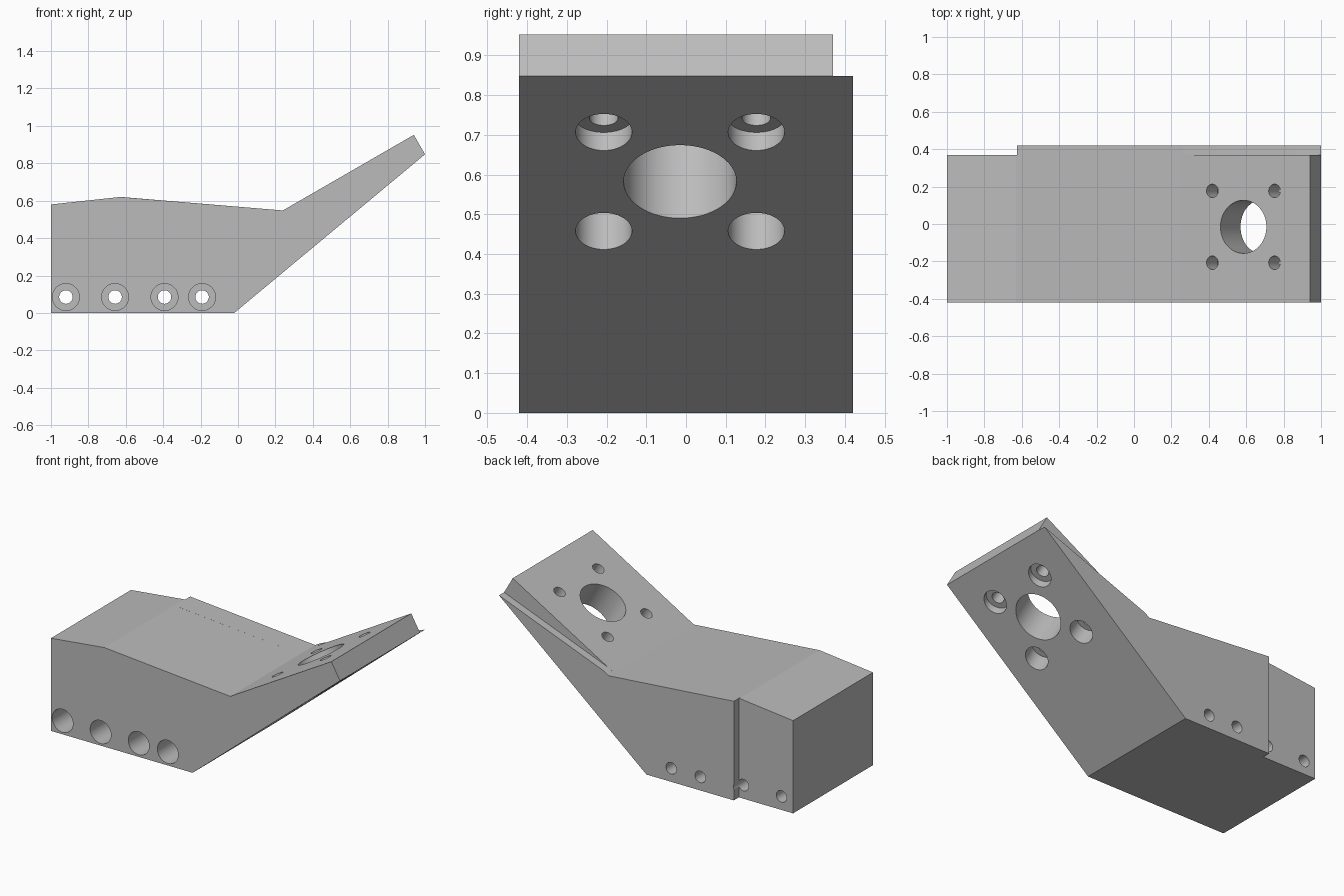
import bpy, bmesh, math
from mathutils import Vector

if "Cube" in bpy.data.objects:
    bpy.data.objects.remove(bpy.data.objects["Cube"])

grey = bpy.data.materials.new("plain grey")
grey.use_nodes = True
colour = (0.5, 0.5, 0.5, 1)
grey.diffuse_color = colour
grey.node_tree.nodes["Principled BSDF"].inputs["Base Color"].default_value = colour

FRONT, BACK, RIM = -0.42, 0.37, 0.42


def add_object(name, bm):
    bmesh.ops.recalc_face_normals(bm, faces=bm.faces[:])
    mesh = bpy.data.meshes.new(name)
    bm.to_mesh(mesh)
    bm.free()
    mesh.materials.append(grey)
    obj = bpy.data.objects.new(name, mesh)
    bpy.context.collection.objects.link(obj)
    return obj


def prism(name, profile, y0, y1):
    """Side profile in x and z, extruded along y."""
    bm = bmesh.new()
    face = bm.faces.new([bm.verts.new((x, y0, z)) for x, z in profile])
    ext = bmesh.ops.extrude_face_region(bm, geom=[face])["geom"]
    verts = [v for v in ext if isinstance(v, bmesh.types.BMVert)]
    bmesh.ops.translate(bm, vec=(0, y1 - y0, 0), verts=verts)
    return add_object(name, bm)


def apply_boolean(target, tool, operation):
    mod = target.modifiers.new(operation, "BOOLEAN")
    mod.object, mod.operation, mod.solver = tool, operation, "EXACT"
    bpy.context.view_layer.objects.active = target
    bpy.ops.object.modifier_apply(modifier=mod.name)
    bpy.data.objects.remove(tool)


def drill(target, start, end, radius):
    """Cut a round hole between two points."""
    start, end = Vector(start), Vector(end)
    axis = end - start
    bm = bmesh.new()
    bmesh.ops.create_cone(bm, cap_ends=True, segments=48, radius1=radius,
                          radius2=radius, depth=axis.length)
    turn = axis.to_track_quat("Z", "Y").to_matrix().to_4x4()
    bmesh.ops.transform(bm, matrix=turn, verts=bm.verts[:])
    bmesh.ops.translate(bm, vec=(start + end) / 2, verts=bm.verts[:])
    cutter = add_object("hole_cutter", bm)
    cutter.hide_render = True
    apply_boolean(target, cutter, "DIFFERENCE")


# Main block with the sloping arm
bracket = prism("angled_bracket", [
    (-1, 0), (-0.02, 0), (1, 0.848), (0.94, 0.952),
    (0.24, 0.548), (-0.63, 0.62), (-1, 0.58)], FRONT, BACK)

# Thin raised cheek on the back
cheek = prism("back_cheek", [
    (-0.625, 0), (-0.02, 0), (1, 0.848), (0.28, 0.571),
    (0.24, 0.548), (-0.625, 0.62)], BACK - 0.1, RIM)
apply_boolean(bracket, cheek, "UNION")

# Counterbored bolt holes along the base
for x in (-0.92, -0.657, -0.393, -0.192):
    drill(bracket, (x, FRONT - 0.1, 0.085), (x, 0.25, 0.085), 0.072)
    drill(bracket, (x, 0.2, 0.085), (x, RIM + 0.1, 0.085), 0.036)

# Holes square to the top of the arm
tilt = math.radians(30)
down = Vector((math.sin(tilt), 0, -math.cos(tilt)))
along = Vector((math.cos(tilt), 0, math.sin(tilt)))
centre = Vector((0.585, -0.015, 0.747))
drill(bracket, centre - down * 0.2, centre + down * 0.6, 0.142)
for a in (-0.192, 0.192):
    for b in (-0.192, 0.192):
        top = centre + along * a + Vector((0, b, 0))
        drill(bracket, top - down * 0.1, top + down * 0.15, 0.036)
        drill(bracket, top + down * 0.117, top + down * 0.6, 0.071)

# Round hole walls, crisp edges
bpy.ops.object.select_all(action="DESELECT")
bracket.select_set(True)
bpy.context.view_layer.objects.active = bracket
bpy.ops.object.shade_smooth_by_angle(angle=math.radians(9))
